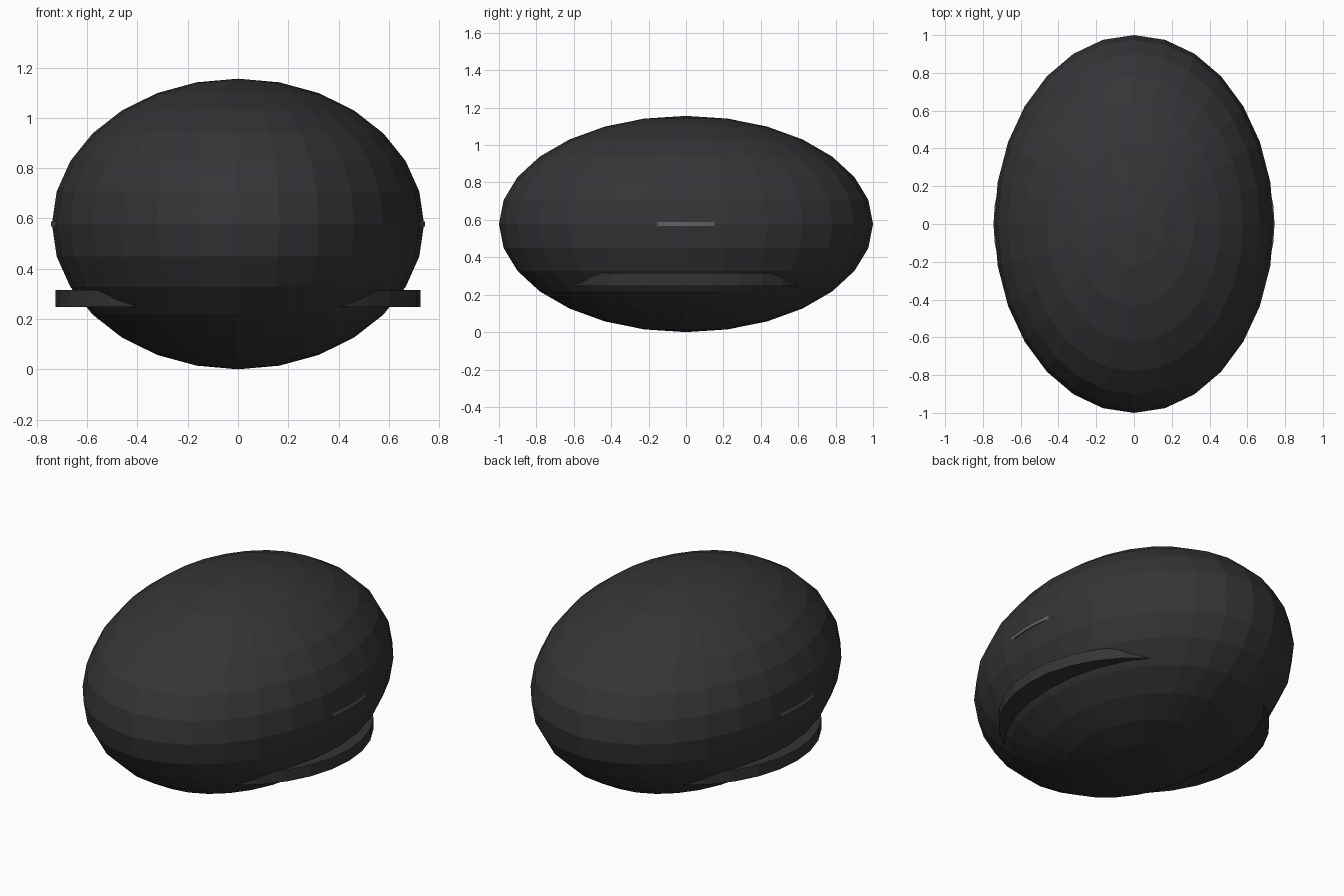
import bpy

if "Cube" in bpy.data.objects:
    bpy.data.objects.remove(bpy.data.objects["Cube"])


def paint(obj, name, value):
    mat = bpy.data.materials.get(name) or bpy.data.materials.new(name)
    mat.diffuse_color = (value, value, value * 1.08, 1)
    mat.use_nodes = True
    mat.node_tree.nodes["Principled BSDF"].inputs["Base Color"].default_value = mat.diffuse_color
    obj.data.materials.append(mat)


def disc(name, radius, z_low, z_high, sides):
    bpy.ops.mesh.primitive_cylinder_add(
        vertices=sides, radius=radius, depth=z_high - z_low,
        location=(0, 0, (z_low + z_high) / 2))
    obj = bpy.context.object
    obj.name = name
    return obj


# Faceted egg-shaped body
bpy.ops.mesh.primitive_uv_sphere_add(segments=28, ring_count=14, radius=1,
                                     location=(0, 0, 0.578))
body = bpy.context.object
body.name = "body_shell"
body.scale = (0.74, 1.0, 0.578)
bpy.ops.object.transform_apply(location=False, rotation=False, scale=True)
paint(body, "dark_shell", 0.035)

# Round base plate that emerges as a ledge on each side
ledge = disc("side_ledge", 0.725, 0.247, 0.315, 32)
paint(ledge, "dark_shell", 0.035)

# Thin seam band just breaking the surface at the widest points
seam = disc("seam_band", 0.744, 0.568, 0.588, 48)
paint(seam, "grey_trim", 0.12)
